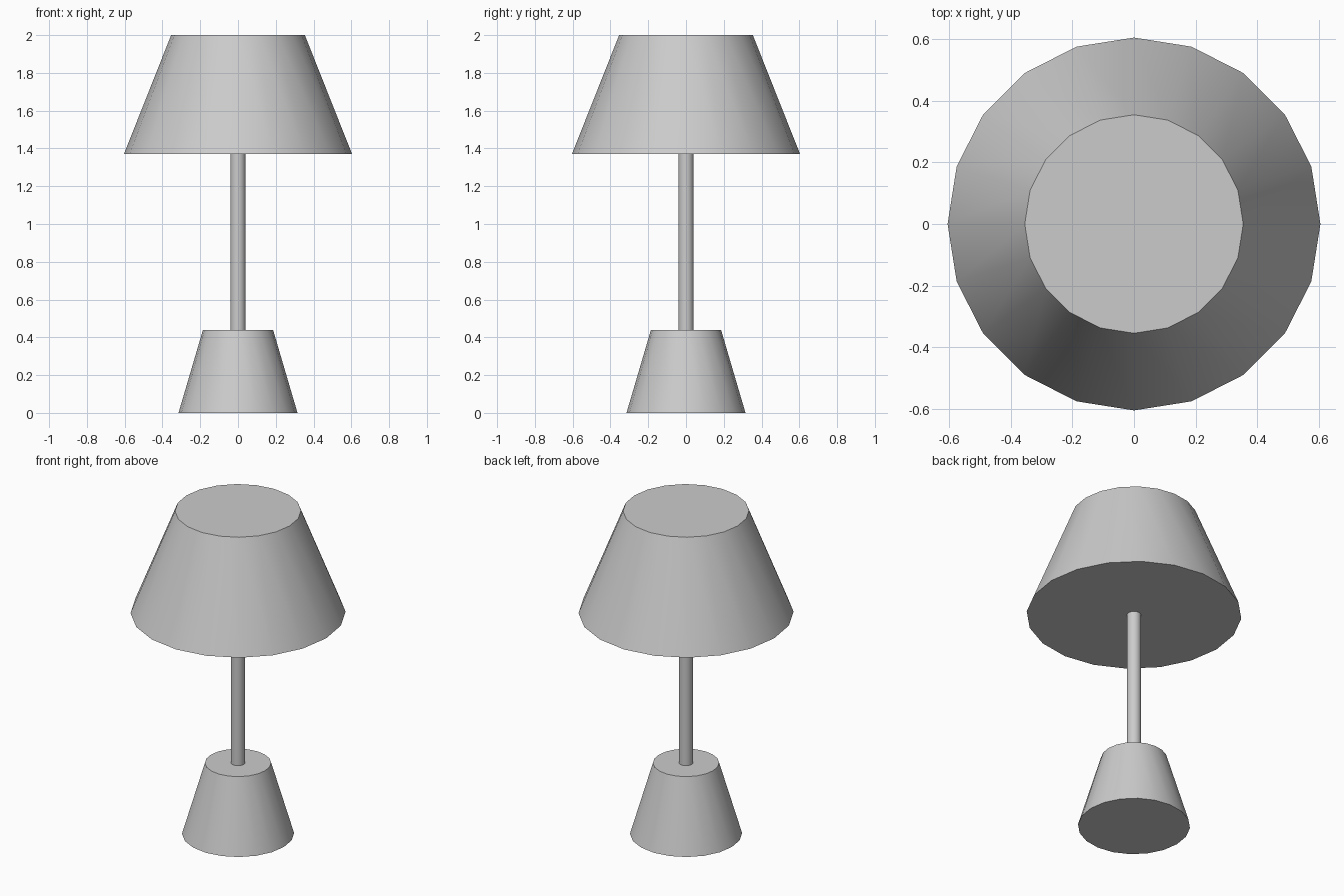
import bpy
import math

if "Cube" in bpy.data.objects:
    bpy.data.objects.remove(bpy.data.objects["Cube"])


def frustum(name, r_bottom, r_top, z0, z1, sides=20):
    """Capped round section standing between two heights."""
    bpy.ops.mesh.primitive_cone_add(
        vertices=sides, radius1=r_bottom, radius2=r_top, depth=z1 - z0,
        location=(0, 0, (z0 + z1) / 2))
    ob = bpy.context.object
    ob.name = name
    bpy.ops.object.shade_smooth_by_angle(angle=math.radians(30))
    return ob


# Tapered foot
frustum("lamp_base", 0.315, 0.186, 0.0, 0.438)
# Slim stem between foot and shade
frustum("stem", 0.04, 0.04, 0.438, 1.37)
# Closed conical shade
frustum("lamp_shade", 0.604, 0.354, 1.37, 2.0)
